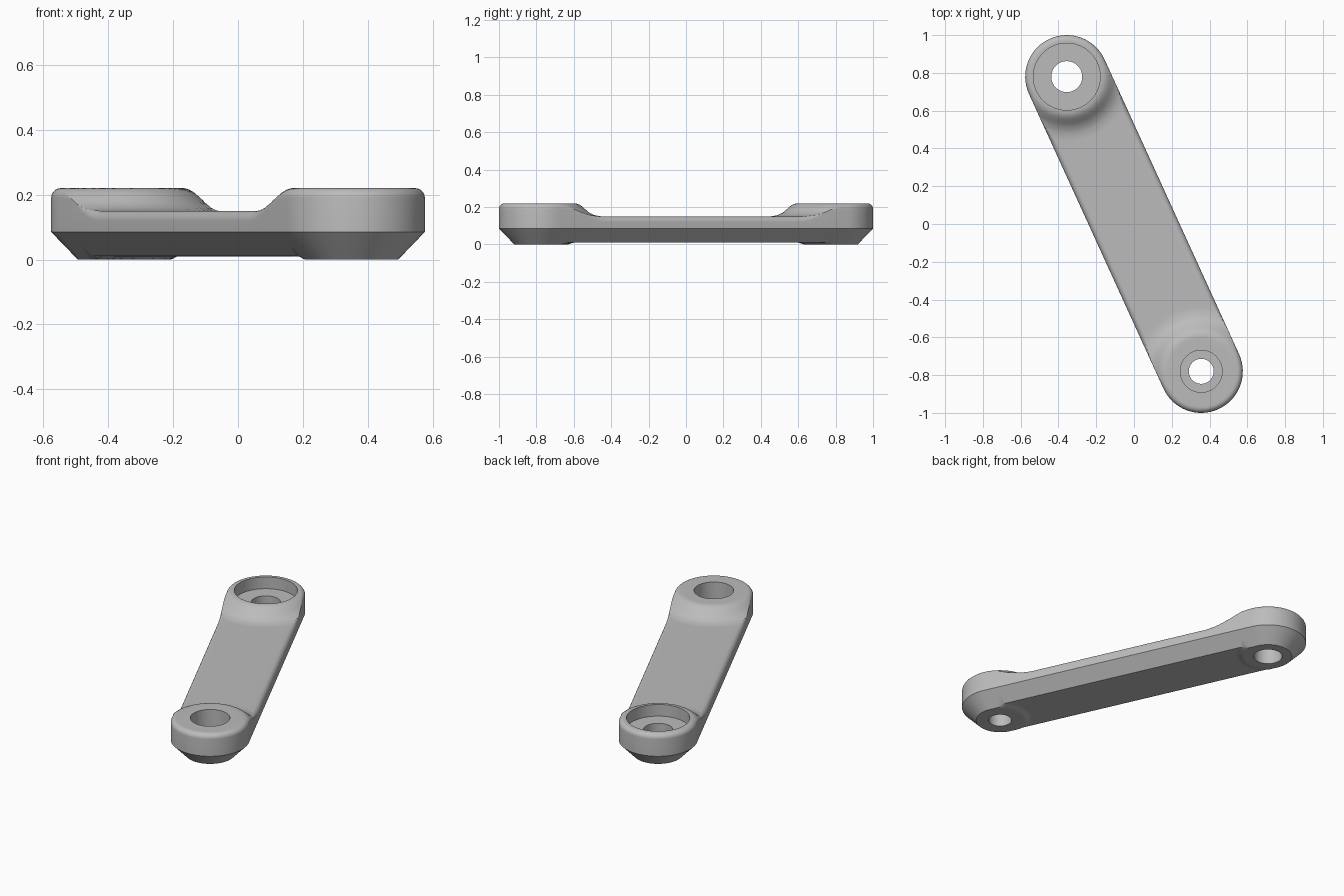
import bpy, bmesh, math
from mathutils import Vector

cube = bpy.data.objects.get("Cube")
if cube:
    bpy.data.objects.remove(cube)

R = 0.22                                # end radius and half width
END = Vector((0.356, -0.78, 0))         # centre of the small-bore end
HALF = END.length
AXIS = END.normalized()
SIDE = Vector((-AXIS.y, AXIS.x, 0))
ROUND = 0.03                            # top edge rounding
CHAMFER, WALL = 0.082, 0.085            # lower chamfer inset and height

metal = bpy.data.materials.new("grey_metal")
metal.use_nodes = True
GREY = (0.5, 0.5, 0.5, 1)
metal.diffuse_color = GREY
metal.node_tree.nodes["Principled BSDF"].inputs["Base Color"].default_value = GREY

# radius / height of the boss flowing down into the arm
BOSS = [(0.19, 0.22), (0.205, 0.216), (0.22, 0.207), (0.235, 0.194),
        (0.26, 0.172), (0.29, 0.157), (0.32, 0.151), (0.34, 0.15)]


def boss_height(r):
    if r <= BOSS[0][0]:
        return BOSS[0][1]
    for (r0, z0), (r1, z1) in zip(BOSS, BOSS[1:]):
        if r <= r1:
            return z0 + (z1 - z0) * (r - r0) / (r1 - r0)
    return BOSS[-1][1]


def edge_drop(d):
    k = max(ROUND - d, 0)
    return ROUND - math.sqrt(ROUND * ROUND - k * k)


def top_z(d, r, on_cap):
    if on_cap:
        return BOSS[0][1] - edge_drop(d)
    return min(boss_height(r), boss_height(r - 0.03) - edge_drop(d))


def bottom_z(d, r, on_cap):
    k = min(max((r - 0.146) / 0.03, 0), 1)
    floor = 0 if on_cap else 0.01 * k * k * (3 - 2 * k)
    return max(WALL * (1 - d / CHAMFER), floor)


# stations along the straight sides, dense beside each boss
near = [0.0125 * i for i in range(1, 31)] + [0.6]
straight = [-HALF + t for t in near] + [0] + [HALF - t for t in reversed(near)]
CAP = 32


def outline(d):
    """Capsule inset by d: (along, across, on_cap) points."""
    w = R - d
    half = []
    for i in range(CAP + 1):
        a = -math.pi / 2 + math.pi * i / CAP
        half.append((HALF + w * math.cos(a), w * math.sin(a), True))
    half += [(u, w, False) for u in reversed(straight)]
    return half + [(-u, -v, c) for u, v, c in half]


def make_object(name, bm):
    bmesh.ops.recalc_face_normals(bm, faces=bm.faces)
    mesh = bpy.data.meshes.new(name)
    bm.to_mesh(mesh)
    bm.free()
    mesh.materials.append(metal)
    obj = bpy.data.objects.new(name, mesh)
    bpy.context.collection.objects.link(obj)
    return obj


# crank arm: nested capsule rings, underside first and then the top
inner = [R - R * i / 12 for i in range(7)]
under = [R * i / 12 for i in range(12, 5, -1)] + [CHAMFER, 0.072, 0.04, 0]
upper = [ROUND * (1 - math.cos(i * math.pi / 12)) for i in range(7)]
upper += [0.045, 0.06, 0.08, 0.1] + [R * i / 12 for i in range(6, 13)]
upper = [ROUND - ROUND * math.cos(i * math.pi / 16) for i in range(9)] + upper[7:]
layers = [(d, bottom_z) for d in under] + [(d, top_z) for d in upper]
bm = bmesh.new()
rings = []
for d, height in layers:
    ring = []
    for u, v, cap in outline(d):
        r = math.hypot(HALF - abs(u), v)
        p = AXIS * u + SIDE * v
        ring.append(bm.verts.new((p.x, p.y, height(d, r, cap))))
    rings.append(ring)
for a, b in zip(rings, rings[1:]):
    for i in range(len(a)):
        j = (i + 1) % len(a)
        bm.faces.new((a[i], a[j], b[j], b[i]))
bmesh.ops.remove_doubles(bm, verts=bm.verts, dist=1e-5)
arm = make_object("crank_arm", bm)


def bore_cutter(name, centre, profile, n=64):
    """Stepped round cutter from (radius, z) points, bottom to top."""
    bm = bmesh.new()
    loops = [[bm.verts.new((centre.x + r * math.cos(math.tau * i / n),
                            centre.y + r * math.sin(math.tau * i / n), z))
              for i in range(n)] for r, z in profile]
    for a, b in zip(loops, loops[1:]):
        for i in range(n):
            j = (i + 1) % n
            bm.faces.new((a[i], a[j], b[j], b[i]))
    bm.faces.new(loops[0])
    bm.faces.new(loops[-1])
    return make_object(name, bm)


# stepped bores through both ends
bores = [("large_bore", -END, 0.082, 0.177, 0.148),
         ("small_bore", END, 0.066, 0.111, 0.08)]
cutters = []
for name, centre, hole, seat, floor in bores:
    cutter = bore_cutter(name + "_cutter", centre,
                         [(hole, -0.1), (hole, floor), (seat, floor), (seat, 0.4)])
    cutter.hide_render = True
    mod = arm.modifiers.new(name, "BOOLEAN")
    mod.operation, mod.solver, mod.object = "DIFFERENCE", "EXACT", cutter
    cutters.append(cutter)

bpy.ops.object.select_all(action="DESELECT")
arm.select_set(True)
bpy.context.view_layer.objects.active = arm
for name, *_ in bores:
    bpy.ops.object.modifier_apply(modifier=name)
for cutter in cutters:
    bpy.data.objects.remove(cutter)
bpy.ops.object.shade_smooth_by_angle(angle=math.radians(30))
